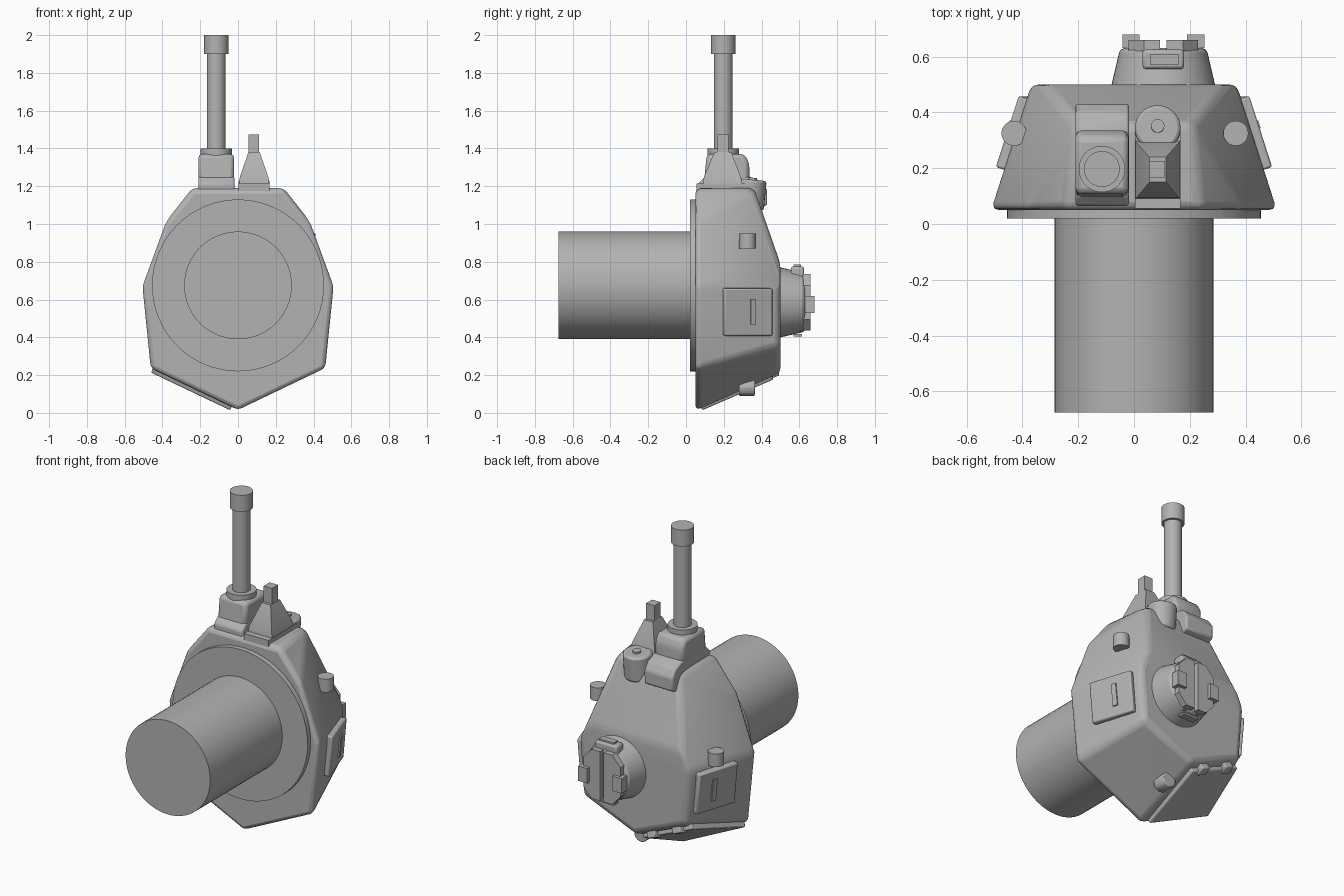
import bpy, bmesh, math
from mathutils import Vector, Matrix

if "Cube" in bpy.data.objects:
    bpy.data.objects.remove(bpy.data.objects["Cube"])

grey = bpy.data.materials.new("armour grey")
grey.diffuse_color = (0.45, 0.45, 0.45, 1)
grey.use_nodes = True
grey.node_tree.nodes["Principled BSDF"].inputs["Base Color"].default_value = grey.diffuse_color


def finish(name, bm, bevel=0.0, seg=2, angle=30):
    bmesh.ops.recalc_face_normals(bm, faces=bm.faces)
    me = bpy.data.meshes.new(name)
    bm.to_mesh(me)
    bm.free()
    ob = bpy.data.objects.new(name, me)
    bpy.context.collection.objects.link(ob)
    me.materials.append(grey)
    if bevel:
        m = ob.modifiers.new("Bevel", 'BEVEL')
        m.width, m.segments, m.limit_method = bevel, seg, 'ANGLE'
        m.angle_limit = math.radians(12)
    bpy.ops.object.select_all(action='DESELECT')
    ob.select_set(True)
    bpy.context.view_layer.objects.active = ob
    bpy.ops.object.shade_smooth_by_angle(angle=math.radians(angle))
    return ob


def hull(name, pts, **kw):
    bm = bmesh.new()
    vs = [bm.verts.new(p) for p in pts]
    r = bmesh.ops.convex_hull(bm, input=vs)
    loose = [v for v in bm.verts if not v.link_faces]
    bmesh.ops.delete(bm, geom=loose, context='VERTS')
    bmesh.ops.dissolve_limit(bm, angle_limit=math.radians(3), verts=bm.verts, edges=bm.edges)
    return finish(name, bm, **kw)


def box(name, x, y, z, **kw):
    return hull(name, [(a, b, c) for a in x for b in y for c in z], **kw)


def cyl(name, a, b, r1, r2=None, n=48, **kw):
    a, b = Vector(a), Vector(b)
    bm = bmesh.new()
    q = (b - a).to_track_quat('Z', 'Y').to_matrix().to_4x4()
    bmesh.ops.create_cone(bm, cap_ends=True, segments=n, radius1=r1, radius2=r1 if r2 is None else r2,
                          depth=(b - a).length, matrix=Matrix.Translation((a + b) / 2) @ q)
    return finish(name, bm, **kw)


def extrude_x(name, prof, x0, x1, **kw):
    # side profile in (y, z) swept along x
    bm = bmesh.new()
    f = bm.faces.new([bm.verts.new((x0, y, z)) for y, z in prof])
    g = bmesh.ops.extrude_face_region(bm, geom=[f])['geom']
    bmesh.ops.translate(bm, vec=(x1 - x0, 0, 0), verts=[v for v in g if isinstance(v, bmesh.types.BMVert)])
    return finish(name, bm, **kw)


def face_plate(name, corners, t, **kw):
    # flat plate raised from a sloping wall, outwards from the hull centre
    c = [Vector(p) for p in corners]
    n = (c[2] - c[0]).cross(c[3] - c[1]).normalized()
    if n.dot(sum(c, Vector()) / 4 - Vector((0, 0.2, 0.65))) < 0:
        n = -n
    return hull(name, [p - n * 0.02 for p in c] + [p + n * t for p in c], **kw)


# Main turret shell, wide at the ring and narrow at the roof
half = [(0, 0.05, 0.005), (0.47, 0.05, 0.23), (0.515, 0.05, 0.67), (0.395, 0.05, 1.0), (0.245, 0.05, 1.19),
        (0, 0.5, 0.205), (0.345, 0.5, 0.35), (0.37, 0.5, 0.67), (0.32, 0.5, 0.79), (0.21, 0.36, 1.19)]
hull("turret_shell", [(s * x, y, z) for x, y, z in half for s in (1, -1)], bevel=0.03, seg=3)

# Turret ring and basket
cyl("turret_ring", (0, 0.02, 0.675), (0, 0.08, 0.675), 0.455, n=64)
cyl("turret_basket", (0, -0.675, 0.675), (0, 0.03, 0.675), 0.285, n=64)

# Commander cupola with split octagonal hatch
CX, CZ = 0.105, 0.585
cyl("cupola", (CX, 0.48, CZ), (CX, 0.63, CZ), 0.19, 0.155, bevel=0.015)
for s in (-1, 1):
    prof = [(0.012, 0.15), (0.07, 0.15), (0.125, 0.09), (0.125, -0.09), (0.07, -0.15), (0.012, -0.15)]
    hull("hatch_leaf", [(CX + s * x, y, CZ + z) for x, z in prof for y in (0.62, 0.66)])
    xs = (CX + s * 0.085, CX + s * 0.147)
    box("hatch_handle", xs, (0.63, 0.68), (0.53, 0.62))
box("cupola_periscope", (0.03, 0.18), (0.555, 0.625), (0.70, 0.775), bevel=0.012)
box("periscope_lip", (0.06, 0.16), (0.57, 0.61), (0.76, 0.785))
for z in (0.405, 0.43):
    box("cupola_vent", (CX - 0.05, CX + 0.05), (0.57, 0.615), (z, z + 0.012))


# Side doors with vision slits on both walls
def wall(y, z):
    return 0.515 - 0.145 * (y - 0.05) / 0.45 - 0.09 * (0.67 - z)


for s in (-1, 1):
    def quad(y0, y1, z0, z1):
        return [(s * wall(y, z), y, z) for y, z in ((y0, z0), (y1, z0), (y1, z1), (y0, z1))]
    door = face_plate("side_door", quad(0.195, 0.45, 0.41, 0.66), 0.03)
    # rounded door corners
    m = door.modifiers.new("Corners", 'BEVEL')
    m.width, m.segments, m.limit_method, m.angle_limit = 0.008, 2, 'ANGLE', math.radians(30)
    face_plate("vision_slit", quad(0.332, 0.36, 0.47, 0.605), 0.038)

# Pistol port stubs
cyl("right_port", (0.365, 0.325, 0.87), (0.365, 0.325, 0.95), 0.045, n=24)
cyl("left_port", (-0.43, 0.325, 0.68), (-0.43, 0.325, 0.76), 0.045, n=24)
cyl("lower_port", (0.05, 0.28, 0.135), (0.05, 0.365, 0.135), 0.045, n=24, bevel=0.012)

# Lower escape door covering the left bottom wall, with hinges
A, B, C, D = (Vector(p) for p in ((0, 0.05, 0.005), (-0.47, 0.05, 0.23), (-0.345, 0.5, 0.35), (0, 0.5, 0.205)))


def low(u0, u1, v0, v1):
    return [(A.lerp(B, u)).lerp(D.lerp(C, u), v) for u, v in ((u0, v0), (u1, v0), (u1, v1), (u0, v1))]


face_plate("escape_door", low(0.07, 0.98, 0.06, 0.9), 0.025, bevel=0.008)
for u in (0.2, 0.68):
    face_plate("escape_hinge", low(u, u + 0.16, 0.84, 0.96), 0.035, bevel=0.006)

# Antenna with its stepped mount
AX, AY = -0.115, 0.197
extrude_x("antenna_base", [(0.065, 1.15), (0.065, 1.215), (0.10, 1.25), (0.34, 1.25), (0.40, 1.225),
                           (0.43, 1.18), (0.43, 1.10), (0.38, 1.08)], -0.21, -0.018, bevel=0.01)
extrude_x("antenna_box", [(0.095, 1.22), (0.11, 1.37), (0.31, 1.37), (0.335, 1.32), (0.335, 1.22)],
          -0.21, -0.02, bevel=0.02)
cyl("antenna_collar", (AX, AY, 1.35), (AX, AY, 1.40), 0.083)
cyl("antenna_pole", (AX, AY, 1.36), (AX, AY, 1.92), 0.05)
cyl("antenna_cap", (AX, AY, 1.90), (AX, AY, 2.0), 0.064)

# Sight housing: base slab with round rear end, tapered block and post
SX = 0.085
box("sight_base", (0.003, 0.167), (0.055, 0.34), (1.15, 1.215))
cyl("sight_rear_pad", (SX, 0.33, 1.08), (SX, 0.345, 1.235), 0.082, n=32, bevel=0.012)
cyl("sight_rear_bolt", (SX, 0.35, 1.22), (SX, 0.352, 1.245), 0.024, n=24)
hull("sight_block",
     [(x, y, 1.20) for x in (0.003, 0.167) for y in (0.09, 0.30)] +
     [(x, y, 1.25) for x in (0.01, 0.16) for y in (0.095, 0.29)] +
     [(x, y, 1.38) for x in (0.055, 0.115) for y in (0.15, 0.24)])
box("sight_post", (0.055, 0.112), (0.167, 0.225), (1.36, 1.475))
